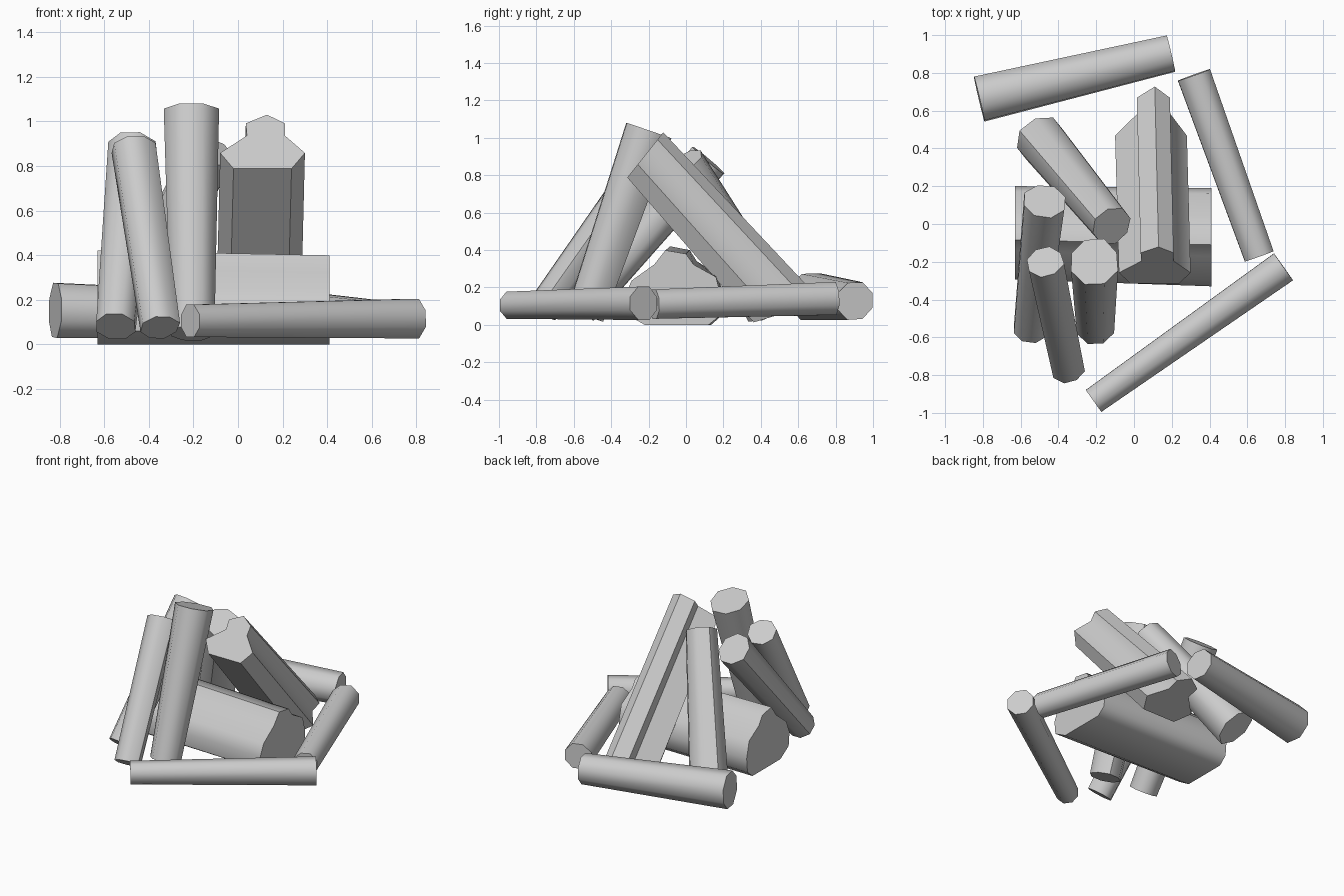
import bpy, bmesh, math, random
from mathutils import Vector as V

if "Cube" in bpy.data.objects:
    bpy.data.objects.remove(bpy.data.objects["Cube"])

random.seed(4)


def loft(name, prof, a, b, smooth=50):
    """Join one profile between two end frames (origin, u, v)."""
    bm = bmesh.new()
    ends = [[bm.verts.new(V(o) + V(u) * p + V(v) * q) for p, q in prof] for o, u, v in (a, b)]
    n = len(prof)
    for i in range(n):
        j = (i + 1) % n
        bm.faces.new((ends[0][i], ends[0][j], ends[1][j], ends[1][i]))
    bm.faces.new(ends[0])
    bm.faces.new(ends[1])
    bmesh.ops.recalc_face_normals(bm, faces=bm.faces)
    me = bpy.data.meshes.new(name)
    bm.to_mesh(me)
    bm.free()
    ob = bpy.data.objects.new(name, me)
    bpy.context.collection.objects.link(ob)
    bpy.ops.object.select_all(action='DESELECT')
    ob.select_set(True)
    bpy.context.view_layer.objects.active = ob
    bpy.ops.object.shade_smooth_by_angle(angle=math.radians(smooth))
    return ob


def log(name, p, q, r0, r1, sides=8):
    """Slightly uneven tapered round log from p to q."""
    p, q = V(p), V(q)
    d = (q - p).normalized()
    u = d.cross(V((0, 0, 1))).normalized()
    v = u.cross(d)
    prof = []
    for i in range(sides):
        t = 2 * math.pi * (i + 0.5) / sides
        r = random.uniform(0.97, 1.07)
        prof.append((math.cos(t) * r, math.sin(t) * r))
    return loft(name, prof, (p, u * r0, v * r0), (q, u * r1, v * r1))


# ring of logs on the ground
log("ground_log_back", (-0.82, 0.665, 0.155), (0.195, 0.905, 0.13), 0.13, 0.105)
log("ground_log_right", (0.32, 0.79, 0.14), (0.665, -0.17, 0.11), 0.095, 0.085)
log("ground_log_front", (-0.215, -0.935, 0.105), (0.79, -0.225, 0.115), 0.075, 0.092)

# round logs leaning towards the middle (bottom, top)
log("leaning_log_front", (-0.35, -0.77, 0.075), (-0.47, -0.20, 0.88), 0.088, 0.098)
log("leaning_log_left", (-0.55, -0.56, 0.08), (-0.475, 0.12, 0.88), 0.09, 0.112)
log("leaning_log_tall", (-0.205, -0.54, 0.05), (-0.21, -0.20, 1.04), 0.105, 0.132)
log("leaning_log_back", (-0.50, 0.45, 0.10), (-0.12, -0.01, 0.87), 0.135, 0.11)

# split log with a raised ridge, leaning at the back
ridged = [(-.19, .10), (-.07, .20), (-.075, .27), (.02, .32), (.10, .27),
          (.10, .20), (.19, .10), (.13, .01), (-.13, .01)]
loft("ridged_log", ridged,
     ((0.11, -0.32, 0.78), (1, 0, 0), (0, 0.62, 0.78)),
     ((0.09, 0.35, 0.01), (1, 0, 0), (0, 1.18, 0.36)))

# half log lying flat under the pile
half = [(-.22, 0), (-.32, .06), (-.33, .16), (-.29, .25), (-.17, .34), (-.11, .42),
        (.00, .40), (.04, .34), (.16, .27), (.19, .15), (.18, .05), (.12, 0)]
loft("half_log", half,
     ((-0.63, 0.02, 0), (0, 0.95, 0), (0, 0, 1)),
     ((0.41, 0, 0), (0, 1, 0), (0, 0, 0.95)))
